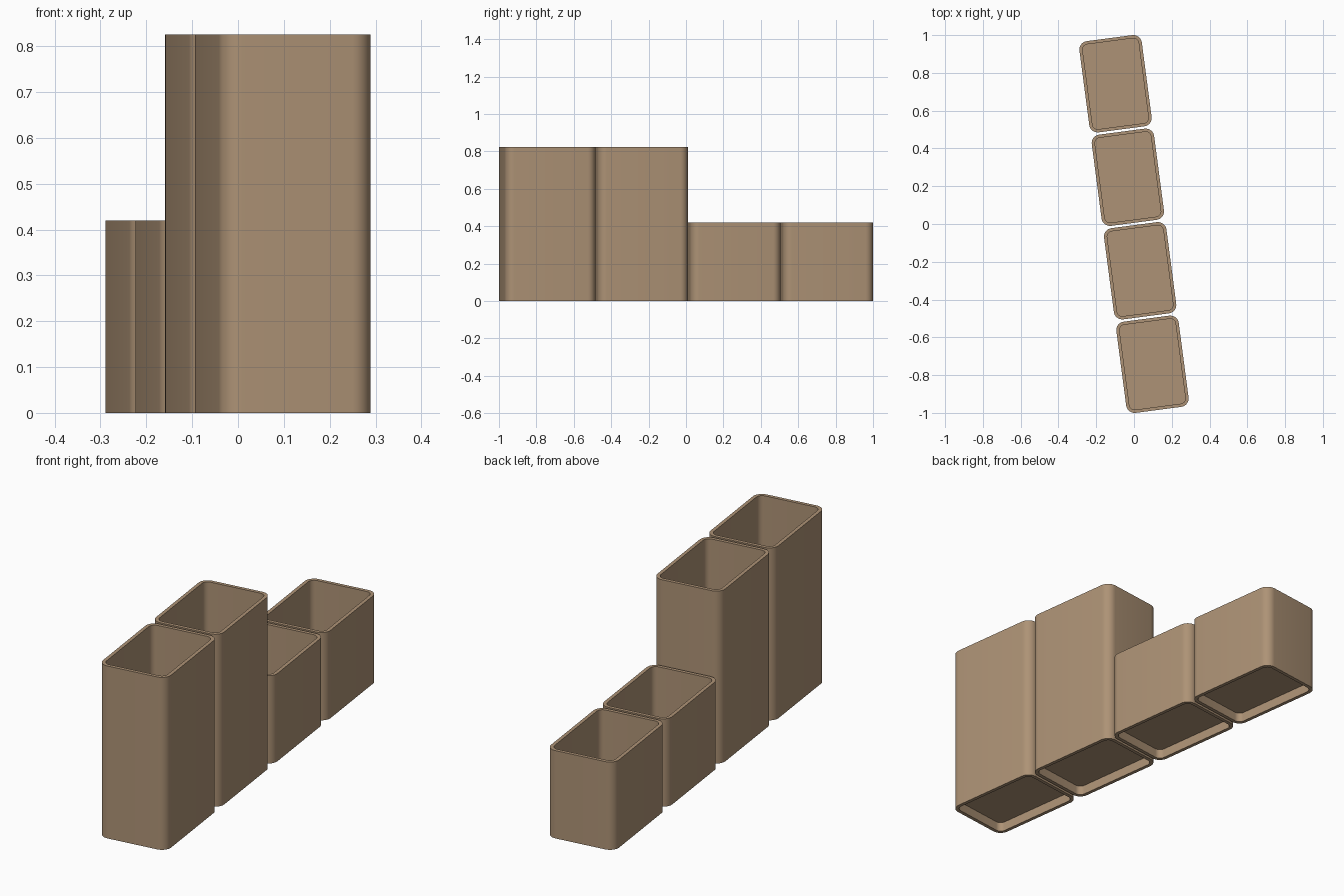
import bpy, bmesh, math
from mathutils import Matrix

if "Cube" in bpy.data.objects:
    bpy.data.objects.remove(bpy.data.objects["Cube"])

ANGLE = math.radians(7.5)     # the whole row is turned slightly
W, L, R, WALL = 0.333, 0.487, 0.045, 0.017
FLOOR = 0.06                  # floor sits above an open foot
STEP = 0.4993

clay = bpy.data.materials.new("tan brown")
clay.diffuse_color = (0.42, 0.29, 0.18, 1)
clay.use_nodes = True
clay.node_tree.nodes["Principled BSDF"].inputs["Base Color"].default_value = clay.diffuse_color


def outline(inset, n=8):
    """Rounded rectangle, shrunk by inset."""
    r = R - inset
    pts = []
    for k, (sx, sy) in enumerate([(1, 1), (-1, 1), (-1, -1), (1, -1)]):
        for i in range(n + 1):
            a = math.pi / 2 * (k + i / n)
            pts.append((sx * (W / 2 - R) + r * math.cos(a),
                        sy * (L / 2 - R) + r * math.sin(a)))
    return pts


def container(name, offset, height):
    bm = bmesh.new()

    def ring(inset, z):
        return [bm.verts.new((x, y, z)) for x, y in outline(inset)]

    def bridge(a, b):
        for i in range(len(a)):
            j = (i + 1) % len(a)
            bm.faces.new((a[i], a[j], b[j], b[i]))

    # foot recess, outer wall, rim, inner wall, then floor top
    rings = [ring(WALL, FLOOR - 0.015), ring(WALL, 0), ring(0, 0),
             ring(0, height), ring(WALL, height), ring(WALL, FLOOR)]
    for a, b in zip(rings, rings[1:]):
        bridge(a, b)
    bm.faces.new(rings[-1])
    bm.faces.new(rings[0][::-1])
    bmesh.ops.recalc_face_normals(bm, faces=bm.faces)
    bm.transform(Matrix.Rotation(ANGLE, 4, 'Z') @ Matrix.Translation((0, offset, 0)))
    me = bpy.data.meshes.new(name)
    bm.to_mesh(me)
    bm.free()
    me.materials.append(clay)
    ob = bpy.data.objects.new(name, me)
    bpy.context.collection.objects.link(ob)
    bpy.context.view_layer.objects.active = ob
    ob.select_set(True)
    bpy.ops.object.shade_smooth_by_angle(angle=math.radians(30))
    ob.select_set(False)


# two tall containers in front, two short ones behind
for i, h in enumerate((0.825, 0.825, 0.42, 0.42)):
    container(f"{'tall' if h > 0.5 else 'short'}_container_{i + 1}", (i - 1.5) * STEP, h)
